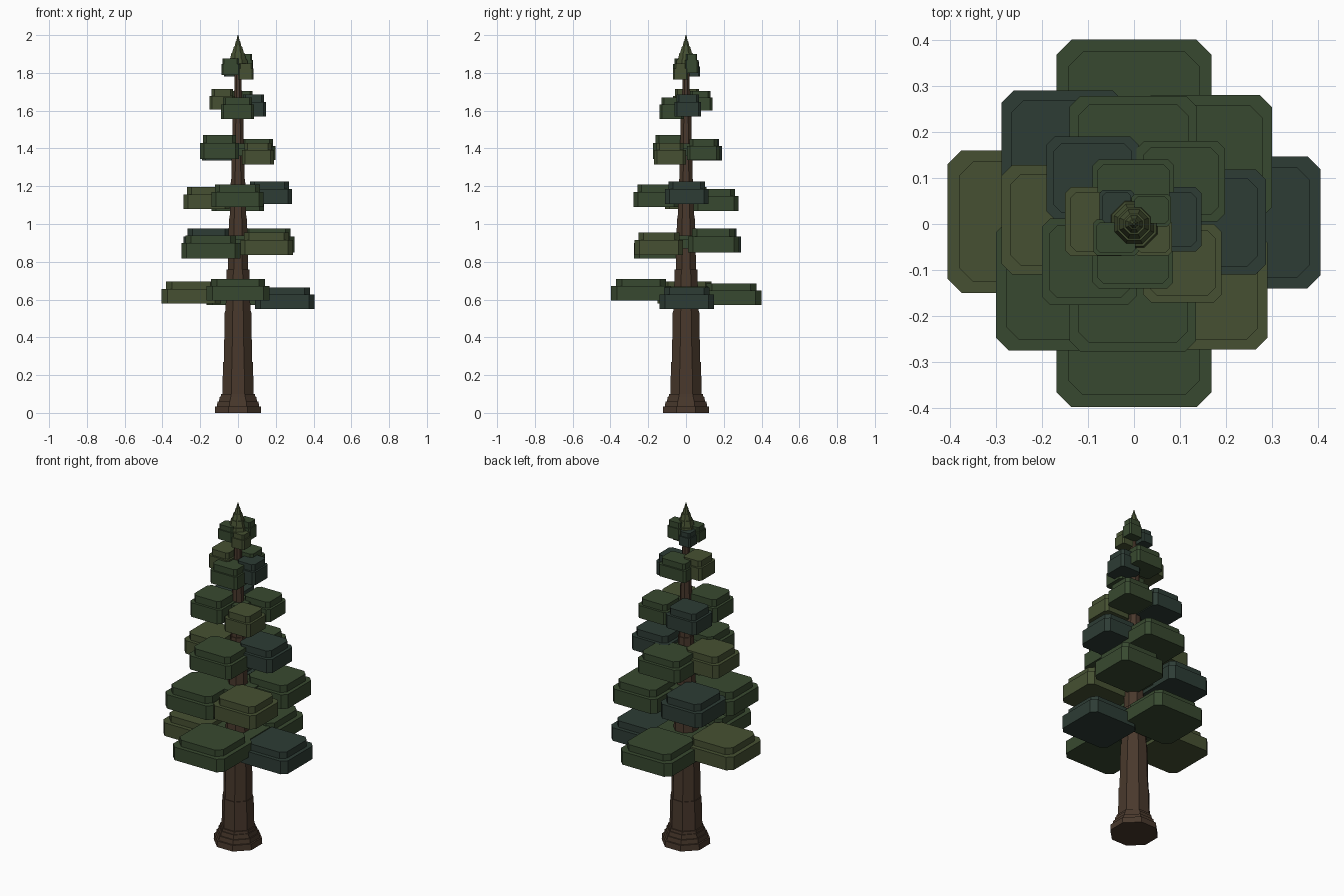
import bpy, bmesh
from math import pi, cos, sin


def material(name, rgb):
    m = bpy.data.materials.new(name)
    m.diffuse_color = (*rgb, 1)
    return m


BARK = material("bark", (0.066, 0.040, 0.025))
GREEN = material("needles_green", (0.039, 0.066, 0.029))
OLIVE = material("needles_olive", (0.061, 0.081, 0.032))
DARK = material("needles_dark", (0.026, 0.045, 0.035))


def loft(name, rings, mat):
    """Skin a stack of equal-length vertex rings and cap both ends."""
    bm = bmesh.new()
    loops = [[bm.verts.new(p) for p in ring] for ring in rings]
    n = len(loops[0])
    for a, b in zip(loops, loops[1:]):
        for i in range(n):
            j = (i + 1) % n
            bm.faces.new((a[i], a[j], b[j], b[i]))
    bm.faces.new(loops[0][::-1])
    bm.faces.new(loops[-1])
    me = bpy.data.meshes.new(name)
    bm.to_mesh(me)
    bm.free()
    me.materials.append(mat)
    ob = bpy.data.objects.new(name, me)
    bpy.context.collection.objects.link(ob)
    return ob


def octagon(r, z):
    """Regular octagon whose flats sit at distance r."""
    k = r / cos(pi / 8)
    return [(k * cos(pi / 8 + i * pi / 4), k * sin(pi / 8 + i * pi / 4), z) for i in range(8)]


def cut_rect(x0, x1, y0, y1, z, c):
    """Rectangle with chamfered corners."""
    return [(x1, y0 + c, z), (x1, y1 - c, z), (x1 - c, y1, z), (x0 + c, y1, z),
            (x0, y1 - c, z), (x0, y0 + c, z), (x0 + c, y0, z), (x1 - c, y0, z)]


def pad(name, x0, x1, y0, y1, z0, z1, mat):
    """Foliage clump: wide slab with a smaller slab on top."""
    w = min(x1 - x0, y1 - y0)
    c, t = 0.1 * w, 0.08 * w
    zm = z0 + 0.67 * (z1 - z0)
    inner = (x0 + t, x1 - t, y0 + t, y1 - t)
    loft(name, [cut_rect(x0, x1, y0, y1, z0, c), cut_rect(x0, x1, y0, y1, zm, c),
                cut_rect(*inner, zm, c), cut_rect(*inner, z1, c)], mat)


# Trunk with stepped root flare and slightly stepped taper
trunk = [(0.123, 0), (0.121, 0.035), (0.112, 0.035), (0.108, 0.06), (0.101, 0.06),
         (0.097, 0.085), (0.092, 0.085), (0.09, 0.1), (0.083, 0.1), (0.079, 0.27),
         (0.075, 0.27), (0.070, 0.54), (0.066, 0.54), (0.060, 0.76), (0.053, 0.76),
         (0.048, 1.03), (0.044, 1.03), (0.040, 1.22), (0.036, 1.22), (0.033, 1.42),
         (0.031, 1.42), (0.027, 1.62), (0.022, 1.62), (0.015, 1.9)]
loft("trunk", [octagon(r, z) for r, z in trunk], BARK)

# Foliage tiers alternate between axis-aligned and diagonal clumps:
# (x0, x1, y0, y1, z0, z1, material)
tiers = [
    [(-0.405, -0.09, -0.15, 0.16, 0.58, 0.695, OLIVE),
     (0.09, 0.405, -0.14, 0.147, 0.55, 0.665, DARK),
     (-0.168, 0.168, -0.397, -0.08, 0.595, 0.71, GREEN),
     (-0.168, 0.168, 0.08, 0.4, 0.57, 0.685, GREEN)],
    [(-0.3, 0.012, -0.275, 0.01, 0.817, 0.94, GREEN),
     (0.012, 0.29, -0.272, -0.015, 0.835, 0.955, OLIVE),
     (-0.288, -0.02, 0.015, 0.29, 0.85, 0.975, DARK),
     (0.01, 0.3, 0.01, 0.28, 0.85, 0.975, GREEN)],
    [(-0.288, -0.045, -0.11, 0.128, 1.08, 1.195, OLIVE),
     (0.045, 0.287, -0.11, 0.118, 1.105, 1.225, DARK),
     (-0.14, 0.135, -0.277, -0.04, 1.09, 1.21, GREEN),
     (-0.14, 0.137, 0.04, 0.278, 1.07, 1.185, GREEN)],
    [(-0.2, 0.005, -0.176, 0.012, 1.345, 1.47, GREEN),
     (0.02, 0.19, -0.17, 0.0, 1.315, 1.43, OLIVE),
     (-0.19, 0.01, 0.01, 0.19, 1.335, 1.45, DARK),
     (0.005, 0.198, 0.005, 0.18, 1.34, 1.45, GREEN)],
    [(-0.15, -0.015, -0.07, 0.08, 1.605, 1.715, OLIVE),
     (0.015, 0.147, -0.06, 0.08, 1.57, 1.685, DARK),
     (-0.09, 0.085, -0.14, -0.01, 1.557, 1.67, GREEN),
     (-0.09, 0.087, 0.01, 0.14, 1.60, 1.705, GREEN)],
    [(-0.088, 0.01, -0.068, 0.01, 1.79, 1.875, GREEN),
     (0.0, 0.083, -0.068, 0.01, 1.765, 1.85, OLIVE),
     (-0.075, 0.0, -0.005, 0.074, 1.78, 1.86, DARK),
     (-0.005, 0.08, -0.005, 0.065, 1.80, 1.9, GREEN)],
]
for t, pads in enumerate(tiers, 1):
    for n, p in enumerate(pads, 1):
        pad(f"foliage_tier_{t}_clump_{n}", *p)

# Central foliage plates joining the clumps of each tier
for t, (r, z0, z1) in enumerate([(0.16, 0.60, 0.67), (0.135, 0.87, 0.94), (0.11, 1.11, 1.17),
                                 (0.08, 1.36, 1.425), (0.06, 1.61, 1.66)], 1):
    pad(f"foliage_tier_{t}_core", -r, r, -r, r, z0, z1, GREEN)

# Stepped pointed crown
crown = [(0.055, 1.83), (0.048, 1.87), (0.043, 1.87), (0.035, 1.905), (0.031, 1.905),
         (0.022, 1.94), (0.018, 1.94), (0.011, 1.97), (0.009, 1.97), (0.002, 2.0)]
loft("crown_tip", [octagon(r, z) for r, z in crown], OLIVE)
